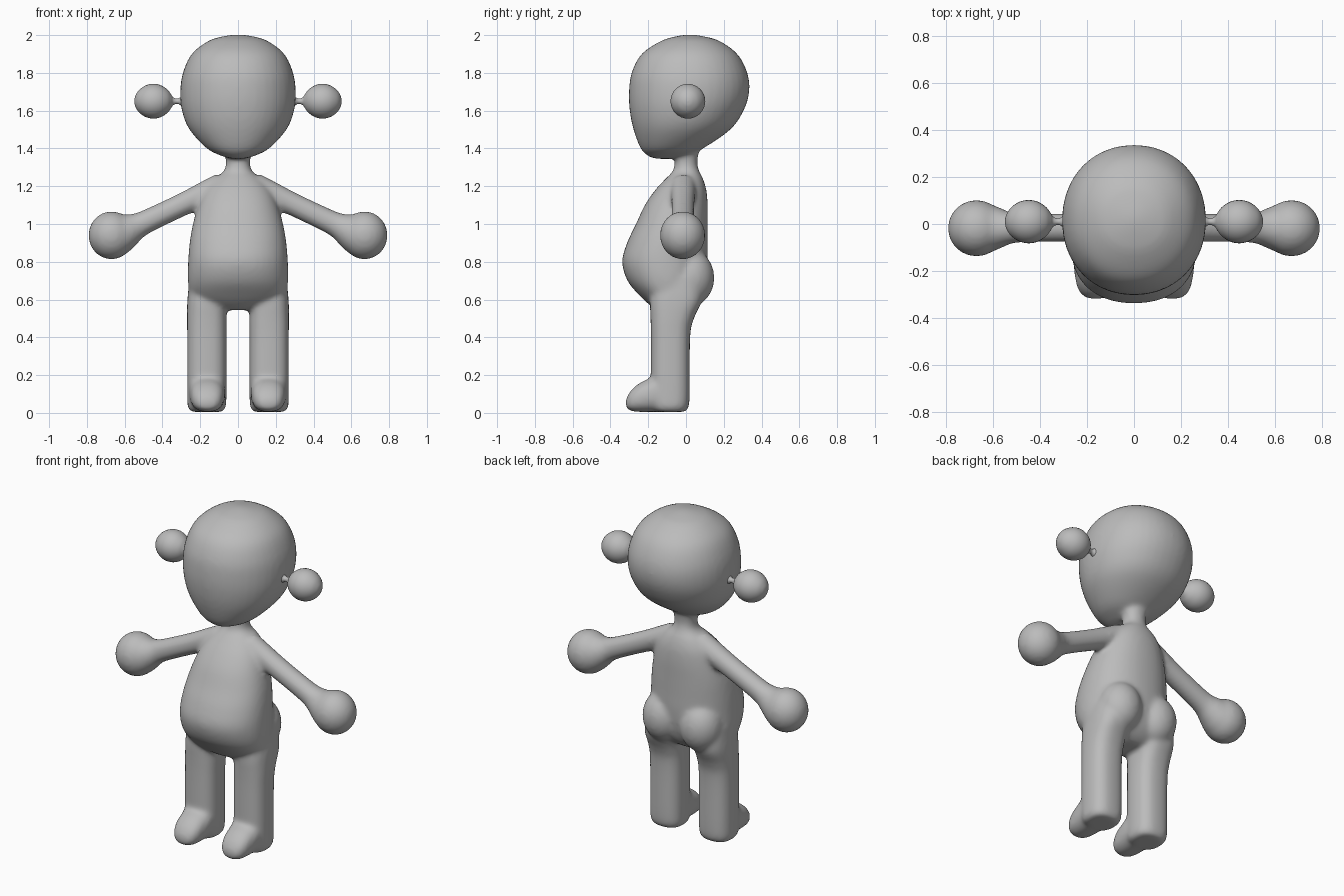
import bpy, bmesh
from math import sin, cos, pi, radians
from mathutils import Matrix, Vector

cube = bpy.data.objects.get("Cube")
if cube:
    bpy.data.objects.remove(cube, do_unlink=True)

GREY = (0.5, 0.5, 0.5, 1)
skin = bpy.data.materials.new("plain grey")
skin.use_nodes = True
skin.diffuse_color = GREY
skin.node_tree.nodes["Principled BSDF"].inputs["Base Color"].default_value = GREY


def catmull(a, b, c, d, t):
    return tuple(0.5 * (2 * q + (r - p) * t + (2 * p - 5 * q + 4 * r - s) * t * t
                        + (3 * q - p - 3 * r + s) * t ** 3)
                 for p, q, r, s in zip(a, b, c, d))


def loft(bm, rows, matrix=Matrix(), power=2.0, sides=40, steps=5):
    """Closed skin through rows of (height, half width, front, back)."""
    fine = []
    for i in range(len(rows) - 1):
        a, d = rows[max(i - 1, 0)], rows[min(i + 2, len(rows) - 1)]
        fine += [catmull(a, rows[i], rows[i + 1], d, k / steps) for k in range(steps)]
    fine.append(rows[-1])
    rings = []
    for h, w, front, back in fine:
        ring = []
        for k in range(sides):
            c, s = cos(2 * pi * k / sides), sin(2 * pi * k / sides)
            x = abs(c) ** (2 / power) * (1 if c > 0 else -1) * max(w, 0.001)
            y = abs(s) ** (2 / power) * (1 if s > 0 else -1) * max((back - front) / 2, 0.001)
            ring.append(bm.verts.new(matrix @ Vector((x, y + (front + back) / 2, h))))
        rings.append(ring)
    for r0, r1 in zip(rings, rings[1:]):
        for k in range(sides):
            n = (k + 1) % sides
            bm.faces.new((r0[k], r0[n], r1[n], r1[k]))
    bm.faces.new(rings[0][::-1])
    bm.faces.new(rings[-1])


def ball(bm, centre, size):
    bmesh.ops.create_uvsphere(bm, u_segments=40, v_segments=24, radius=1,
                              matrix=Matrix.LocRotScale(Vector(centre), None, Vector(size)))


def finish(bm, name):
    bmesh.ops.recalc_face_normals(bm, faces=bm.faces)
    for f in bm.faces:
        f.smooth = True
    mesh = bpy.data.meshes.new(name)
    bm.to_mesh(mesh)
    bm.free()
    mesh.materials.append(skin)
    obj = bpy.data.objects.new(name, mesh)
    bpy.context.collection.objects.link(obj)
    return obj


body = bmesh.new()

# Head: round skull tapering to a forward chin
loft(body, [
    (1.345, 0.03, -0.16, -0.08), (1.36, 0.085, -0.2, -0.0), (1.4, 0.165, -0.24, 0.09),
    (1.5, 0.257, -0.278, 0.235), (1.6, 0.297, -0.298, 0.305), (1.7, 0.306, -0.302, 0.335),
    (1.8, 0.292, -0.288, 0.325), (1.9, 0.245, -0.235, 0.272), (1.97, 0.155, -0.13, 0.175),
    (1.995, 0.07, -0.045, 0.085), (2.003, 0.01, 0.01, 0.03)], power=2.1)

# Torso and neck: pear-shaped belly, slim neck
loft(body, [
    (0.545, 0.1, -0.15, 0.0), (0.57, 0.19, -0.19, 0.04), (0.62, 0.25, -0.245, 0.08),
    (0.7, 0.265, -0.31, 0.105), (0.8, 0.264, -0.338, 0.115), (0.9, 0.256, -0.312, 0.115),
    (1.0, 0.239, -0.265, 0.115), (1.1, 0.21, -0.218, 0.115), (1.18, 0.175, -0.163, 0.108),
    (1.24, 0.125, -0.108, 0.09), (1.28, 0.075, -0.07, 0.07), (1.33, 0.064, -0.06, 0.06),
    (1.42, 0.075, -0.06, 0.075)], power=2.2)

for side in (1, -1):
    # Buttock
    ball(body, (side * 0.125, 0.025, 0.715), (0.125, 0.125, 0.15))

    # Leg, straight and slightly boxy
    loft(body, [
        (0.005, 0.08, -0.16, -0.005), (0.03, 0.1, -0.18, 0.013), (0.1, 0.104, -0.186, 0.02),
        (0.4, 0.104, -0.186, 0.022), (0.5, 0.105, -0.188, 0.042), (0.6, 0.103, -0.19, 0.085),
        (0.72, 0.09, -0.17, 0.08)], Matrix.Translation((side * 0.165, 0, 0)), power=2.6)

    # Foot, lofted forward from the ankle
    loft(body, [
        (0.05, 0.09, 0.005, 0.13), (0.15, 0.096, 0.005, 0.2), (0.2, 0.092, 0.005, 0.18),
        (0.25, 0.085, 0.005, 0.155), (0.29, 0.07, 0.01, 0.12), (0.312, 0.045, 0.022, 0.085),
        (0.32, 0.01, 0.045, 0.06)],
        Matrix.Translation((side * 0.162, 0, 0)) @ Matrix.Rotation(radians(90), 4, 'X'), power=2.4)

    # Arm, flaring into the shoulder and the hand
    start, end = Vector((side * 0.09, -0.015, 1.2)), Vector((side * 0.67, -0.018, 0.925))
    span = end - start
    aim = Matrix.Translation(start) @ span.to_track_quat('Z', 'Y').to_matrix().to_4x4()
    loft(body, [(f * span.length, r, -r, r) for f, r in
                ((0, 0.07), (0.15, 0.066), (0.35, 0.061), (0.6, 0.061), (0.74, 0.066),
                 (0.83, 0.086), (0.92, 0.105), (1, 0.1))], aim)

    # Hand
    ball(body, (side * 0.67, -0.018, 0.94), (0.122, 0.12, 0.127))

# Fuse the parts into one soft skin
obj = finish(body, "body")
remesh = obj.modifiers.new("fuse", 'REMESH')
remesh.mode = 'VOXEL'
remesh.voxel_size = 0.012
remesh.use_smooth_shade = True
smooth = obj.modifiers.new("soften", 'SMOOTH')
smooth.factor = 0.5
smooth.iterations = 12

# Ear balls on thin stems, turned along the sideways axis
for side, name in ((1, "left_ear"), (-1, "right_ear")):
    bm = bmesh.new()
    turn = Matrix.Translation((0, 0.01, 1.65)) @ Matrix.Rotation(radians(90 * side), 4, 'Y')
    loft(bm, [(h, r, -r, r) for h, r in
              ((0.27, 0.04), (0.3, 0.024), (0.32, 0.014), (0.342, 0.02), (0.355, 0.038),
               (0.375, 0.063), (0.41, 0.085), (0.45, 0.092), (0.49, 0.083),
               (0.525, 0.058), (0.544, 0.027), (0.549, 0.002))], turn, sides=32)
    finish(bm, name)
